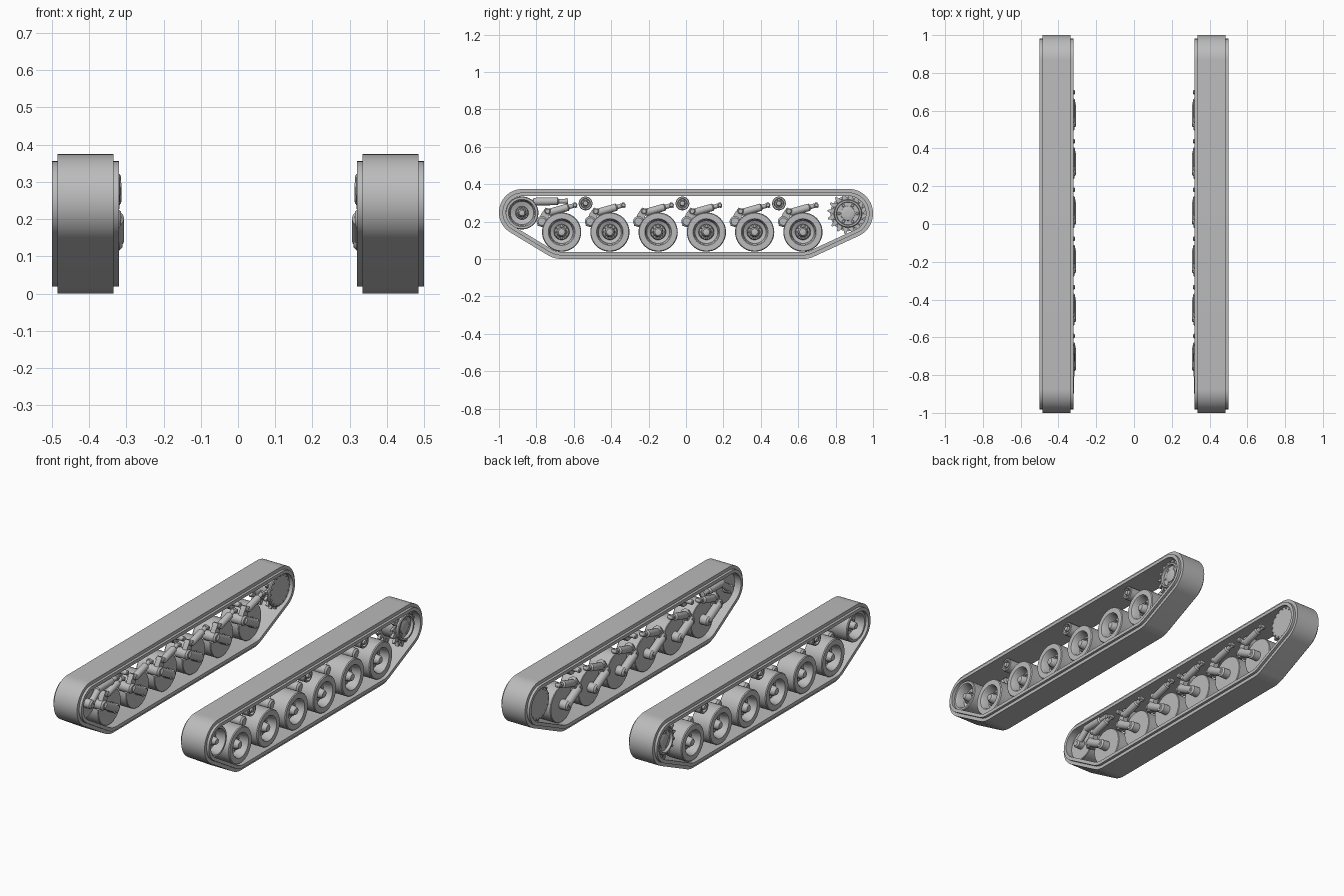
import bpy, bmesh
from math import sin, cos, pi, atan2, acos, hypot
from mathutils import Vector

cube = bpy.data.objects.get("Cube")
if cube:
    bpy.data.objects.remove(cube)

steel = bpy.data.materials.new("grey_steel")
steel.use_nodes = True
GREY = (0.5, 0.5, 0.5, 1)
steel.diffuse_color = GREY
steel.node_tree.nodes["Principled BSDF"].inputs["Base Color"].default_value = GREY
AXLE = Vector((1, 0, 0))


def finish(name, bm):
    """Turn a bmesh into a smooth object mirrored onto the other track."""
    bmesh.ops.recalc_face_normals(bm, faces=bm.faces)
    mesh = bpy.data.meshes.new(name)
    bm.to_mesh(mesh)
    bm.free()
    mesh.materials.append(steel)
    obj = bpy.data.objects.new(name, mesh)
    bpy.context.collection.objects.link(obj)
    obj.modifiers.new("other_side", 'MIRROR').use_mirror_merge = False
    bpy.ops.object.select_all(action='DESELECT')
    obj.select_set(True)
    bpy.context.view_layer.objects.active = obj
    bpy.ops.object.shade_smooth_by_angle(angle=0.6)


def bridge(bm, a, b):
    for i in range(len(a)):
        j = (i + 1) % len(a)
        bm.faces.new((a[i], a[j], b[j], b[i]))


def lathe(bm, origin, axis, profile, segs=32):
    """Revolve (distance, radius) pairs round an axis, with capped ends."""
    axis = Vector(axis).normalized()
    u = axis.orthogonal().normalized()
    v = axis.cross(u)
    rings = []
    for d, r in profile:
        rings.append([bm.verts.new(Vector(origin) + axis * d + r * (
            u * cos(2 * pi * k / segs) + v * sin(2 * pi * k / segs)))
            for k in range(segs)])
    for a, b in zip(rings, rings[1:]):
        bridge(bm, a, b)
    bm.faces.new(rings[0])
    bm.faces.new(rings[-1])


def rod(bm, a, b, r, segs=16):
    """Round bar with chamfered ends."""
    a, b = Vector(a), Vector(b)
    n, c = (b - a).length, r * 0.3
    lathe(bm, a, b - a, [(0, r - c), (c, r), (n - c, r), (n, r - c)], segs)


def bolts(bm, y, z, x0, x1, ring, r, count):
    for k in range(count):
        t = 2 * pi * k / count
        rod(bm, (x0, y + ring * cos(t), z + ring * sin(t)),
            (x1, y + ring * cos(t), z + ring * sin(t)), r, 8)


def prism(bm, outline, x0, x1):
    """Extrude a (y, z) outline across x."""
    a, b = [[bm.verts.new((x, y, z)) for y, z in outline] for x in (x0, x1)]
    bridge(bm, a, b)
    bm.faces.new(a)
    bm.faces.new(b)


# Track belt: a T-shaped section swept round the four end wheels
ends = [(0.868, 0.243, 0.132), (-0.875, 0.249, 0.125),
        (-0.665, 0.144, 0.144), (0.625, 0.144, 0.144)]


def tangent(p, q):
    dy, dz = q[0] - p[0], q[1] - p[1]
    return atan2(dz, dy) - acos((p[2] - q[2]) / hypot(dy, dz))


path = []
for i, c in enumerate(ends):
    start = tangent(ends[i - 1], c)
    sweep = (tangent(c, ends[(i + 1) % 4]) - start) % (2 * pi)
    steps = max(6, int(sweep * 9))
    path += [(c, start + sweep * k / steps) for k in range(steps + 1)]

section = [(0.335, 0), (0.485, 0), (0.485, 0.019), (0.5, 0.019),
           (0.5, 0.038), (0.32, 0.038), (0.32, 0.019), (0.335, 0.019)]
bm = bmesh.new()
loops = [[bm.verts.new((x, c[0] + (c[2] - o) * cos(t), c[1] + (c[2] - o) * sin(t)))
          for c, t in path] for x, o in section]
for i in range(len(loops)):
    bridge(bm, loops[i - 1], loops[i])
finish("track_belt", bm)

# Dished wheels: six road wheels and the front idler
wheel = [(0.36, 0.97), (0.363, 1), (0.478, 1), (0.483, 0.96), (0.483, 0.68),
         (0.475, 0.63), (0.43, 0.58), (0.42, 0.4), (0.44, 0.36), (0.445, 0.26),
         (0.47, 0.23), (0.48, 0.17), (0.482, 0.08)]
idler = [(x, r * 1.22 if 0.5 < r < 0.7 else r) for x, r in wheel]
road_y = [-0.665 + 0.258 * i for i in range(6)]


def make_wheel(name, y, z, radius, profile):
    bm = bmesh.new()
    lathe(bm, (0, y, z), AXLE, [(x, r * radius) for x, r in profile], 40)
    bolts(bm, y, z, 0.42, 0.452, 0.34 * radius, 0.006, 10)
    finish(name, bm)


for i, y in enumerate(road_y):
    make_wheel(f"road_wheel_{i + 1}", y, 0.144, 0.105, wheel)
make_wheel("front_idler", -0.877, 0.246, 0.088, idler)

# Return rollers under the upper run
for i, y in enumerate((-0.537, -0.019, 0.497)):
    bm = bmesh.new()
    lathe(bm, (0, y, 0.297), AXLE,
          [(0.38, 0.034), (0.384, 0.037), (0.464, 0.037), (0.468, 0.034),
           (0.468, 0.026), (0.455, 0.023), (0.455, 0.016), (0.472, 0.012),
           (0.474, 0.005)], 28)
    bolts(bm, y, 0.297, 0.45, 0.46, 0.019, 0.004, 6)
    rod(bm, (0.33, y, 0.297), (0.39, y, 0.297), 0.014)
    finish(f"return_roller_{i + 1}", bm)

# Rear drive sprocket: two toothed rings on a dished drum
SY, SZ, TEETH = 0.866, 0.243, 16
gear = []
for k in range(TEETH):
    for part, r in ((0, 0.086), (0.3, 0.088), (0.55, 0.11), (0.75, 0.11)):
        t = 2 * pi * (k + part) / TEETH
        gear.append((SY + r * cos(t), SZ + r * sin(t)))
bm = bmesh.new()
prism(bm, gear, 0.352, 0.368)
prism(bm, gear, 0.446, 0.462)
lathe(bm, (0, SY, SZ), AXLE,
      [(0.338, 0.09), (0.343, 0.095), (0.352, 0.095), (0.356, 0.075),
       (0.474, 0.075), (0.478, 0.071), (0.478, 0.062), (0.45, 0.058),
       (0.45, 0.042), (0.466, 0.038), (0.47, 0.03), (0.47, 0.01)], 40)
bolts(bm, SY, SZ, 0.333, 0.345, 0.083, 0.004, 16)
bolts(bm, SY, SZ, 0.455, 0.468, 0.082, 0.004, 16)
bolts(bm, SY, SZ, 0.445, 0.465, 0.049, 0.008, 6)
finish("drive_sprocket", bm)


# Suspension on the inner side: swing arm, crank and shock absorber
def shock(bm, a, b, r):
    a, b = Vector(a), Vector(b)
    n = (b - a).length
    lathe(bm, a, b - a, [(0, r * 0.5), (0.004, r * 0.8), (n * 0.1, r),
                         (n * 0.7, r), (n * 0.74, r * 0.6), (n * 0.92, r * 0.6),
                         (n * 0.93, r * 0.8), (n, r * 0.7)], 20)


for i, y in enumerate(road_y):
    bm = bmesh.new()
    rod(bm, (0.33, y - 0.11, 0.205), (0.33, y + 0.01, 0.14), 0.024)
    rod(bm, (0.31, y, 0.144), (0.38, y, 0.144), 0.028)
    rod(bm, (0.315, y - 0.105, 0.2), (0.40, y - 0.105, 0.2), 0.029)
    prism(bm, [(y - 0.13, 0.175), (y - 0.085, 0.19), (y - 0.055, 0.262),
               (y - 0.085, 0.275), (y - 0.11, 0.24)], 0.325, 0.355)
    rod(bm, (0.315, y - 0.075, 0.255), (0.365, y - 0.075, 0.255), 0.016)
    finish(f"swing_arm_{i + 1}", bm)
    bm = bmesh.new()
    shock(bm, (0.333, y - 0.075, 0.246), (0.333, y + 0.08, 0.29), 0.02)
    rod(bm, (0.313, y + 0.072, 0.288), (0.35, y + 0.072, 0.288), 0.012)
    finish(f"shock_absorber_{i + 1}", bm)

# Idler tensioner and its mount
bm = bmesh.new()
shock(bm, (0.335, -0.82, 0.307), (0.335, -0.63, 0.309), 0.021)
rod(bm, (0.335, -0.877, 0.246), (0.335, -0.8, 0.307), 0.018)
rod(bm, (0.318, -0.877, 0.246), (0.38, -0.877, 0.246), 0.026)
finish("idler_tensioner", bm)
